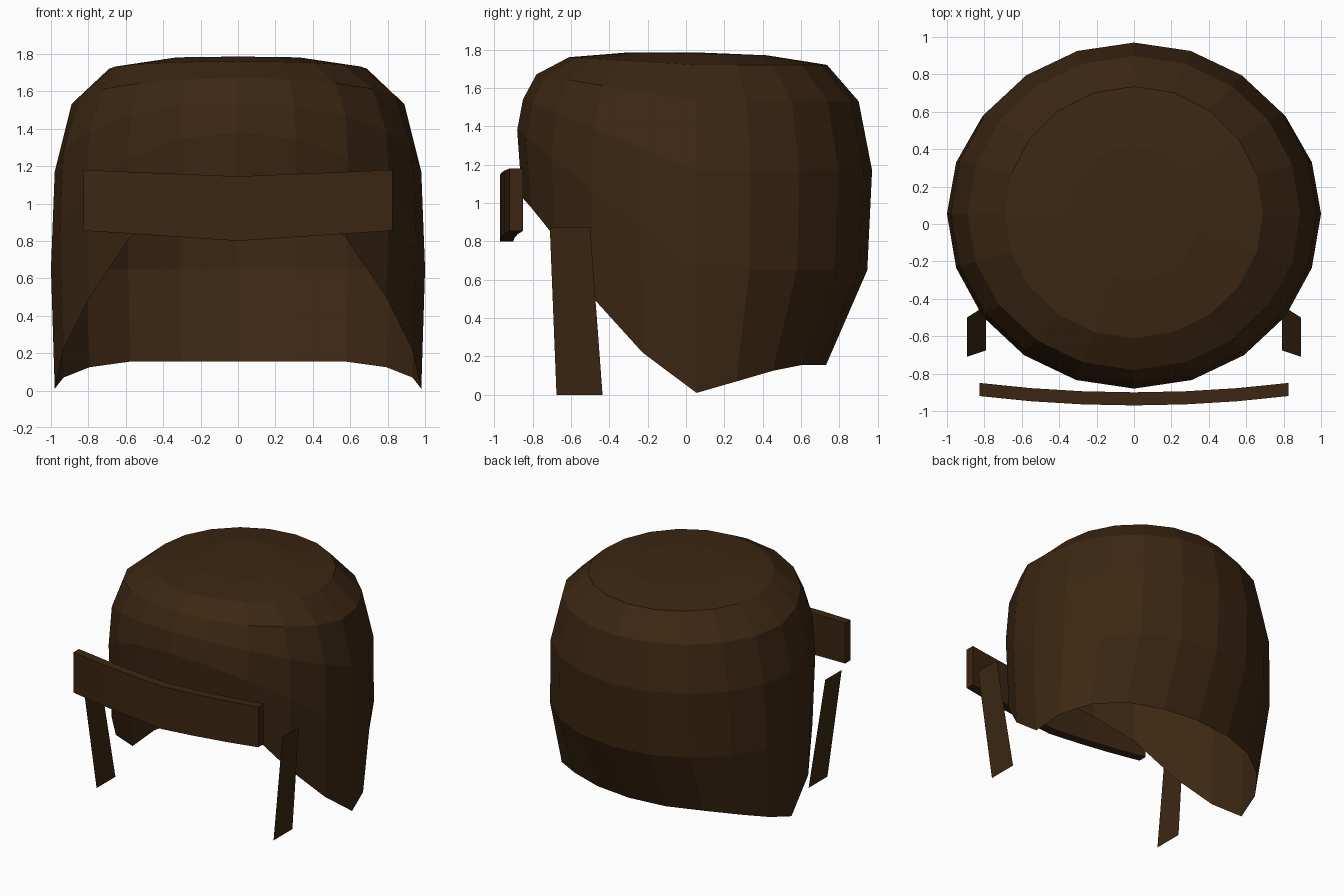
import bpy
from math import sin, cos, pi

cube = bpy.data.objects.get("Cube")
if cube:
    bpy.data.objects.remove(cube)

brown = bpy.data.materials.new("dark_brown")
brown.use_nodes = True
colour = (0.045, 0.02, 0.006, 1)
brown.diffuse_color = colour
bsdf = brown.node_tree.nodes["Principled BSDF"]
bsdf.inputs["Base Color"].default_value = colour
bsdf.inputs["Roughness"].default_value = 0.9


def make(name, verts, faces):
    mesh = bpy.data.meshes.new(name)
    mesh.from_pydata(verts, [], faces)
    mesh.materials.append(brown)
    obj = bpy.data.objects.new(name, mesh)
    bpy.context.collection.objects.link(obj)
    return obj


SIDES = 20
CENTRE_Y = 0.055


def ring(half_width, front_y, back_y, front_z, side_z, back_z):
    """Oval loop, starting at the front, whose height tilts front to back."""
    loop = []
    for i in range(SIDES):
        a = 2 * pi * i / SIDES
        c = cos(a)
        y_end, z_end = (front_y, front_z) if c > 0 else (back_y, back_z)
        loop.append((half_width * sin(a),
                     CENTRE_Y + (y_end - CENTRE_Y) * abs(c),
                     side_z + (z_end - side_z) * abs(c)))
    return loop


# Hair shell: open underneath, crown to rim
loops = [
    ring(0.35, -0.30, 0.42, 1.785, 1.778, 1.77),
    ring(0.69, -0.61, 0.735, 1.76, 1.72, 1.72),
    ring(0.89, -0.78, 0.90, 1.67, 1.53, 1.53),
    ring(0.98, -0.85, 0.97, 1.54, 1.17, 1.17),
    ring(1.0, -0.88, 0.945, 1.38, 0.65, 0.65),
]
# Rim dips to a point at each side and rises over the forehead
rim_z = [1.03, 0.98, 0.82, 0.5, 0.22, 0.01, 0.07, 0.125, 0.155, 0.155, 0.155]
rim = ring(0.98, -0.855, 0.73, 0, 0, 0)
loops.append([(x, y, rim_z[min(i, SIDES - i)]) for i, (x, y, _) in enumerate(rim)])

verts = [(0, CENTRE_Y, 1.785)] + [p for loop in loops for p in loop]
faces = []
for i in range(SIDES):
    j = (i + 1) % SIDES
    faces.append((0, 1 + i, 1 + j))
    for k in range(len(loops) - 1):
        a, b = 1 + k * SIDES, 1 + (k + 1) * SIDES
        faces.append((a + i, b + i, b + j, a + j))
make("hair_shell", verts, faces)

# Curved band across the forehead
verts, faces = [], []
STEPS = 6
for s in range(STEPS + 1):
    t = 2 * s / STEPS - 1
    x, y = 0.825 * t, -0.97 + 0.05 * t * t
    low, high = 0.8 + 0.055 * abs(t), 1.145 + 0.035 * abs(t)
    verts += [(x, y, low), (x, y + 0.07, low), (x, y + 0.07, high), (x, y, high)]
for s in range(STEPS):
    for k in range(4):
        a, b = 4 * s + k, 4 * s + (k + 1) % 4
        faces.append((a, b, b + 4, a + 4))
last = 4 * STEPS
faces += [(3, 2, 1, 0), (last, last + 1, last + 2, last + 3)]
make("forehead_band", verts, faces)

# Thin side locks hanging in front of the ears
for name, s in (("left_side_lock", 1), ("right_side_lock", -1)):
    quad = [(s * 0.79, -0.675, 0), (s * 0.79, -0.435, 0),
            (s * 0.893, -0.5, 0.875), (s * 0.893, -0.71, 0.875)]
    make(name, quad, [(0, 1, 2, 3) if s > 0 else (3, 2, 1, 0)])
